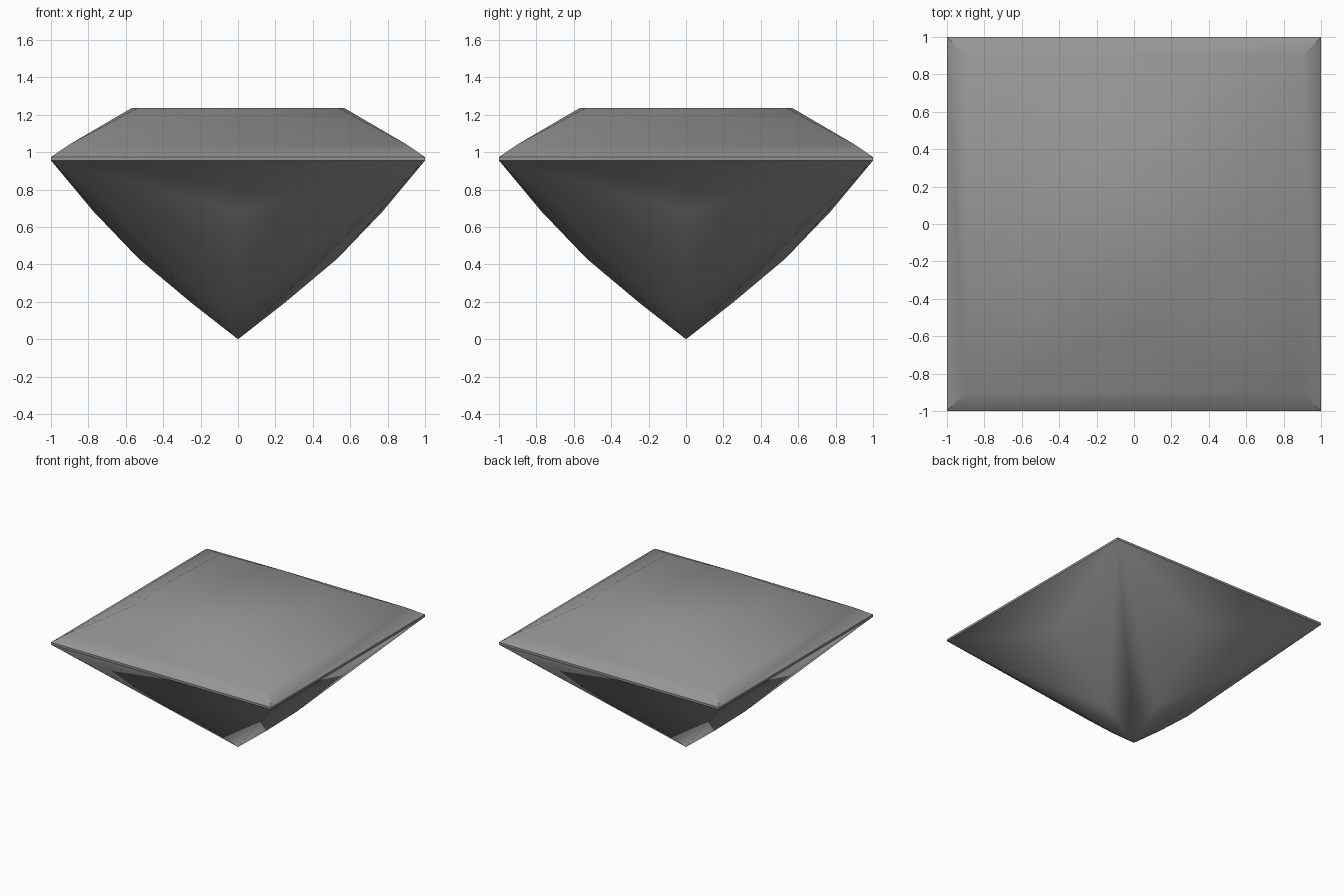
import bpy, bmesh, math
from mathutils import Matrix

cube = bpy.data.objects.get("Cube")
if cube:
    bpy.data.objects.remove(cube, do_unlink=True)

GIRDLE_LOW, GIRDLE_TOP, TABLE = 0.956, 0.974, 1.235

# Grey stone material
stone = bpy.data.materials.new("grey stone")
stone.use_nodes = True
grey = (0.3, 0.3, 0.3, 1)
stone.diffuse_color = grey
stone.node_tree.nodes["Principled BSDF"].inputs["Base Color"].default_value = grey

bm = bmesh.new()


def facet(turn, *points):
    verts = [bm.verts.new(turn @ Matrix.Translation(p).to_translation()) for p in points]
    return bm.faces.new(verts)


def corners(size, z):
    return (size, -size, z), (size, size, z)


# Midline of one pavilion side, from below the girdle to the tip
keel = [(0.77, 0, 0.68), (0.53, 0, 0.43), (0.25, 0, 0.195)]
tip = (0, 0, 0)

for quarter in range(4):
    turn = Matrix.Rotation(quarter * math.pi / 2, 3, "Z")
    low_a, low_b = corners(1, GIRDLE_LOW)
    top_a, top_b = corners(1, GIRDLE_TOP)
    crown_a, crown_b = corners(0.9, 1.042)
    table_a, table_b = corners(0.54, TABLE)
    table_mid = (0.57, 0, TABLE)

    # Girdle band and lower crown band
    facet(turn, low_a, low_b, top_b, top_a)
    facet(turn, top_a, top_b, crown_b, crown_a)

    # Upper crown facets
    facet(turn, crown_a, crown_b, table_mid)
    facet(turn, crown_a, table_mid, table_a)
    facet(turn, crown_b, table_b, table_mid)

    # Pavilion facets fanning from the corners to the keel
    facet(turn, low_b, low_a, keel[0])
    for upper, lower in zip(keel, keel[1:] + [tip]):
        facet(turn, low_a, lower, upper)
        facet(turn, low_b, upper, lower)

    # Flat table, one wedge per quarter
    facet(turn, table_a, table_mid, table_b, (0, 0, TABLE))

# Weld the quarters and join the table into one face
bmesh.ops.remove_doubles(bm, verts=bm.verts, dist=0.0005)
bmesh.ops.dissolve_faces(bm, faces=[f for f in bm.faces if f.calc_center_median().z > TABLE - 0.001])
bmesh.ops.recalc_face_normals(bm, faces=bm.faces)

mesh = bpy.data.meshes.new("cut_gem")
bm.to_mesh(mesh)
bm.free()
mesh.materials.append(stone)
gem = bpy.data.objects.new("cut_gem", mesh)
bpy.context.collection.objects.link(gem)

# Soft facets, sharp girdle and corner edges
bpy.ops.object.select_all(action="DESELECT")
gem.select_set(True)
bpy.context.view_layer.objects.active = gem
bpy.ops.object.shade_smooth_by_angle(angle=math.radians(39))
